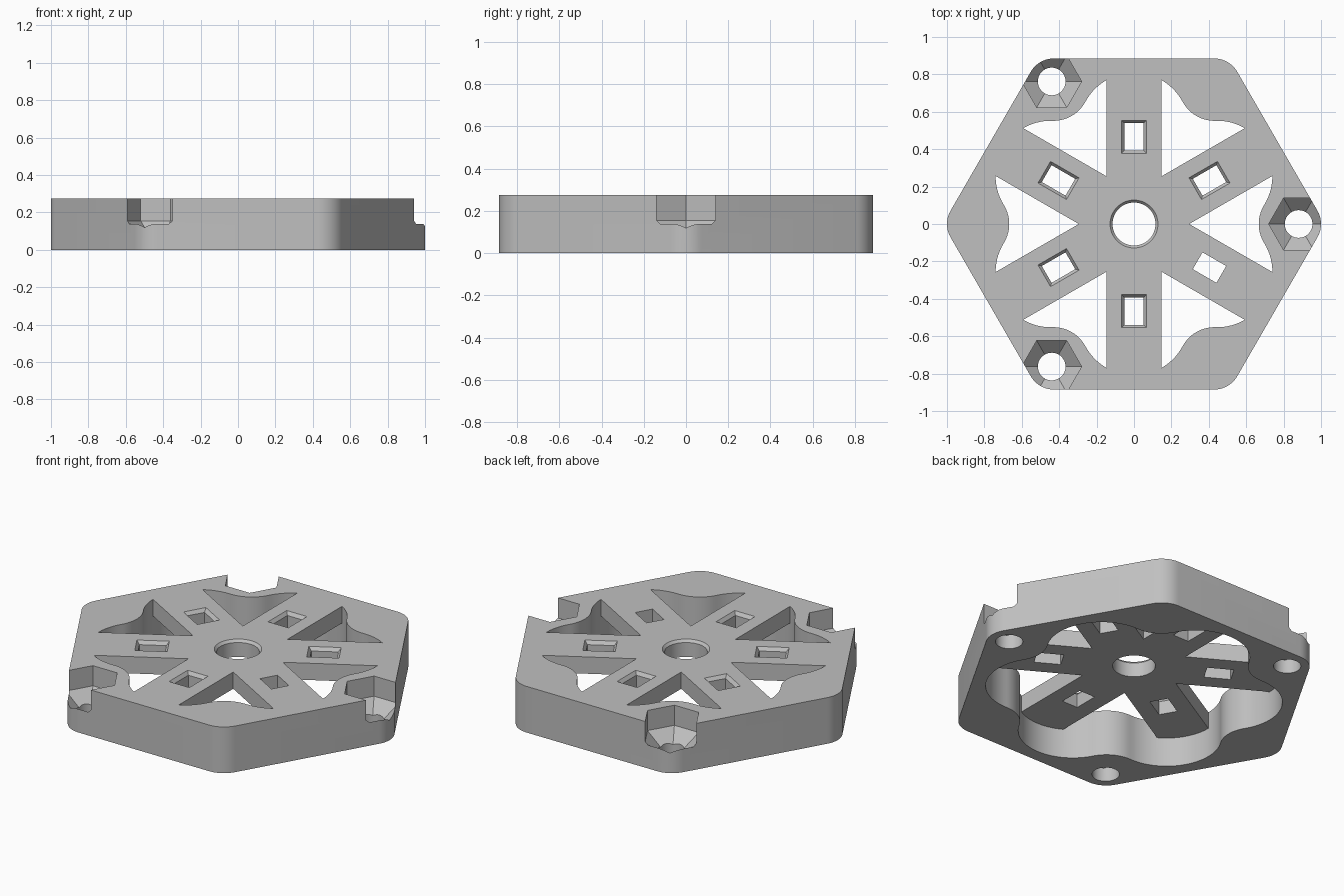
import bpy
import bmesh
from math import radians, cos, sin, atan2, hypot, sqrt

cube = bpy.data.objects.get("Cube")
if cube:
    bpy.data.objects.remove(cube, do_unlink=True)

HEIGHT = 0.275       # overall thickness
FLAT = 0.885         # centre to flat side
PLATE_Z = 0.175      # underside of the spoke plate
SPOKE = 0.1475       # half width of a spoke

grey = bpy.data.materials.new("plain grey")
grey.use_nodes = True
colour = (0.53, 0.53, 0.53, 1)
grey.diffuse_color = colour
grey.node_tree.nodes["Principled BSDF"].inputs["Base Color"].default_value = colour


def arc(cx, cy, r, a0, a1, n):
    """Points on an arc, angles in radians, both ends included."""
    steps = [a0 + (a1 - a0) * i / n for i in range(n + 1)]
    return [(cx + r * cos(a), cy + r * sin(a)) for a in steps]


def turn(points, degrees):
    c, s = cos(radians(degrees)), sin(radians(degrees))
    return [(x * c - y * s, x * s + y * c) for x, y in points]


def sixfold(points):
    return [p for k in range(6) for p in turn(points, 60 * k)]


def rect(cx, hx, hy):
    return [(cx - hx, -hy), (cx + hx, -hy), (cx + hx, hy), (cx - hx, hy)]


def ring(cx, r, n):
    return arc(cx, 0, r, 0, radians(360), n)[:-1]


def loft(name, sections):
    """Closed solid through (z, outline) sections of equal point count."""
    bm = bmesh.new()
    rows = [[bm.verts.new((x, y, z)) for x, y in pts] for z, pts in sections]
    n = len(rows[0])
    for low, high in zip(rows, rows[1:]):
        for i in range(n):
            j = (i + 1) % n
            bm.faces.new((low[i], low[j], high[j], high[i]))
    bm.faces.new(rows[0][::-1])
    bm.faces.new(rows[-1])
    mesh = bpy.data.meshes.new(name)
    bm.to_mesh(mesh)
    bm.free()
    mesh.materials.append(grey)
    obj = bpy.data.objects.new(name, mesh)
    bpy.context.collection.objects.link(obj)
    return obj


def cut(target, cutter):
    """Subtract the cutter, then discard it."""
    mod = target.modifiers.new("cut", 'BOOLEAN')
    mod.operation = 'DIFFERENCE'
    mod.solver = 'EXACT'
    mod.object = cutter
    deps = bpy.context.evaluated_depsgraph_get()
    mesh = bpy.data.meshes.new_from_object(target.evaluated_get(deps))
    target.modifiers.clear()
    target.data = mesh
    bpy.data.objects.remove(cutter, do_unlink=True)


# Hexagonal body with rounded corners
r = 0.142
corner = arc((FLAT - r) / cos(radians(30)), 0, r, radians(-30), radians(30), 10)
outline = sixfold(corner)
body = loft("hexagonal_spoked_plate", [(0, outline), (HEIGHT, outline)])

# Wavy pocket: bosses at the corners, round lobes between them
lobe_x, lobe_y, lobe_r = 0.445, 0.257, 0.295
boss_x, boss_r = 0.861, 0.194
lean = atan2(lobe_y, boss_x - lobe_x)
half = radians(180)
wave = arc(boss_x, 0, boss_r, half + lean, half - lean, 14)
wave += arc(lobe_x, lobe_y, lobe_r, -lean, radians(60) + lean, 28)[1:-1]
wave = sixfold(wave)
pocket = loft("pocket_cutter", [(-0.1, wave), (0.4, wave)])

# Keep the hub and six spokes at the top of the pocket
tip = [(SPOKE / sin(radians(30)), 0)]
tip += turn([(0.95, -SPOKE), (0.95, SPOKE)], 30)
star = sixfold(tip)
cut(pocket, loft("spoke_keeper", [(PLATE_Z, star), (0.5, star)]))
cut(body, pocket)

# Chamfered centre bore
cut(body, loft("bore_cutter", [
    (0.1, ring(0, 0.115, 64)), (HEIGHT - 0.015, ring(0, 0.115, 64)),
    (HEIGHT + 0.015, ring(0, 0.141, 64))]))

# Slots through the spokes, all but one with a chamfered rim
for k in range(6):
    angle = 30 + 60 * k
    flare = 0 if k == 5 else 0.03
    sections = [(0.1, 0), (HEIGHT - 0.02, 0), (HEIGHT + 0.02, flare)]
    cut(body, loft("slot_cutter", [
        (z, turn(rect(0.466, 0.073 + f, 0.052 + f), angle)) for z, f in sections]))

# Screw holes with tapered hexagonal recesses at every second corner
for angle in (0, 120, 240):
    hexes = [(0.08, 0.075), (0.155, 0.16), (0.4, 0.16)]
    cut(body, loft("recess_cutter", [
        (z, turn(ring(0.88, size, 6), angle)) for z, size in hexes]))
    hole = turn(ring(0.88, 0.074, 40), angle)
    cut(body, loft("hole_cutter", [(-0.1, hole), (0.14, hole)]))

# Smooth the curved walls, keep the edges crisp
bpy.ops.object.select_all(action='DESELECT')
body.select_set(True)
bpy.context.view_layer.objects.active = body
bpy.ops.object.shade_smooth_by_angle(angle=radians(20))
